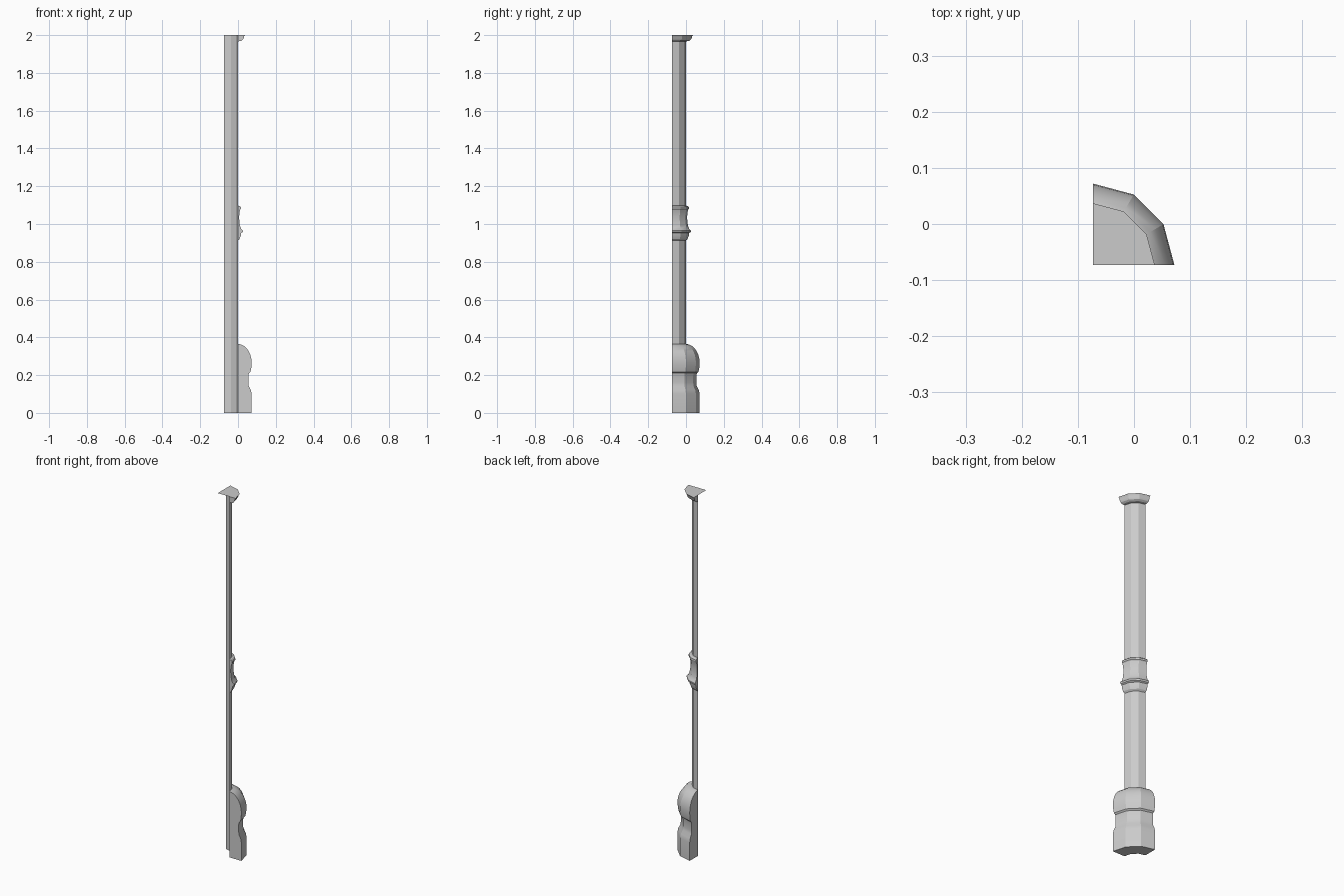
import bpy, bmesh, math

if "Cube" in bpy.data.objects:
    bpy.data.objects.remove(bpy.data.objects["Cube"])

AX = -0.073      # column axis sits at (AX, AX); the piece is a quarter of a 12-sided turning
SHAFT_R = 0.072
SIDES = 3


def quarter_turn(name, profile, fill_ends=True, fill_bottom=False, top_cap=False):
    """Sweep a (radius, z) profile through 90 degrees, with flat cut faces at both ends."""
    bm = bmesh.new()
    rings = []
    for i in range(SIDES + 1):
        a = math.radians(90 * i / SIDES)
        rings.append([bm.verts.new((AX + r * math.cos(a), AX + r * math.sin(a), z))
                      for r, z in profile])
    for a, b in zip(rings, rings[1:]):
        for j in range(len(profile) - 1):
            bm.faces.new((a[j], b[j], b[j + 1], a[j + 1]))
    if fill_ends:
        bm.faces.new(rings[0])
        bm.faces.new(list(reversed(rings[-1])))
    if top_cap:
        z = profile[-1][1]
        # flat top closing everything in to the axis
        inner = bm.verts.new((AX, AX, z))
        bm.faces.new([r[-1] for r in rings] + [inner])
    bmesh.ops.recalc_face_normals(bm, faces=bm.faces)
    mesh = bpy.data.meshes.new(name)
    bm.to_mesh(mesh)
    bm.free()
    ob = bpy.data.objects.new(name, mesh)
    bpy.context.collection.objects.link(ob)
    bpy.ops.object.select_all(action='DESELECT')
    ob.select_set(True)
    bpy.context.view_layer.objects.active = ob
    bpy.ops.object.shade_smooth_by_angle(angle=math.radians(24))
    return ob


def from_shaft(points):
    """Profile points given as (projection beyond the shaft, z)."""
    return [(SHAFT_R + p, z) for p, z in points]


# open shaft shell, full height
quarter_turn("shaft", [(SHAFT_R, 0), (SHAFT_R, 2)], fill_ends=False)

# plinth with waist and domed shoulder
dome = [(0.073 * math.cos(t), 0.265 + 0.1 * math.sin(t))
        for t in (math.radians(90 * i / 7) for i in range(8))]
quarter_turn("base", from_shaft(
    [(0, 0), (0.073, 0), (0.073, 0.10), (0.069, 0.121), (0.058, 0.142),
     (0.056, 0.16), (0.056, 0.195), (0.059, 0.21), (0.067, 0.217),
     (0.071, 0.235)] + dome))

# turned collar at mid height
quarter_turn("collar", from_shaft(
    [(0, 0.912), (0.009, 0.92), (0.016, 0.938), (0.018, 0.952), (0.026, 0.957),
     (0.027, 0.966), (0.018, 0.975), (0.012, 0.99), (0.008, 1.015), (0.007, 1.04),
     (0.009, 1.06), (0.013, 1.076), (0.017, 1.08), (0.016, 1.09),
     (0.009, 1.096), (0, 1.097)]))

# capital with flat closed top
quarter_turn("capital", from_shaft(
    [(0, 1.967), (0.015, 1.968), (0.025, 1.974), (0.031, 1.984),
     (0.033, 1.993), (0.038, 2.0), (0, 2.0)]), top_cap=True)
